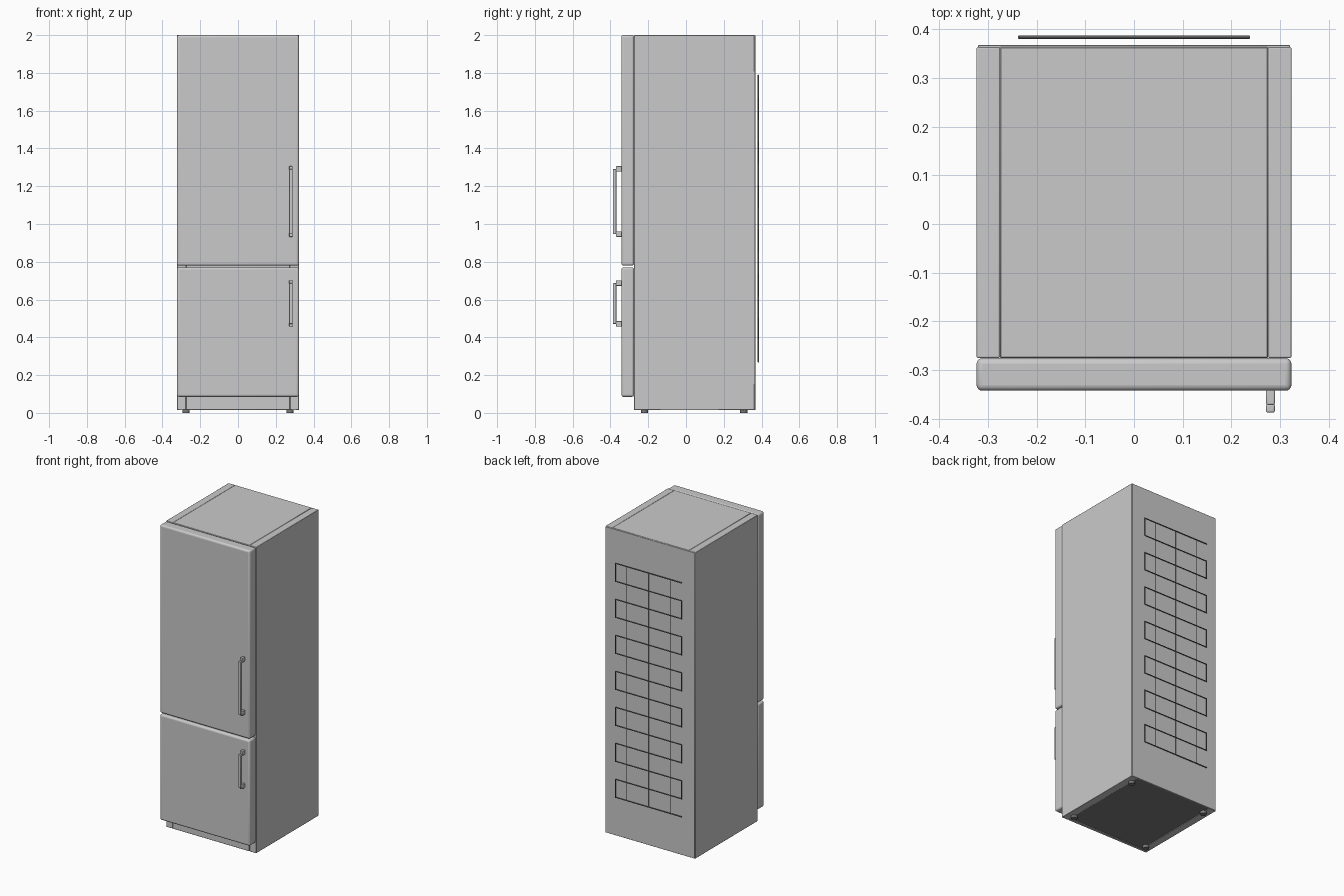
import bpy
import bmesh

if "Cube" in bpy.data.objects:
    bpy.data.objects.remove(bpy.data.objects["Cube"])


def material(name, level):
    """Flat neutral grey of the given linear level."""
    colour = (level, level, level, 1)
    mat = bpy.data.materials.new(name)
    mat.use_nodes = True
    mat.diffuse_color = colour
    mat.node_tree.nodes["Principled BSDF"].inputs["Base Color"].default_value = colour
    return mat


enamel = material("grey enamel", 0.59)
dark = material("dark grey", 0.2)


def finish(obj, mat):
    """Select one object, give it a material and smooth its rounded edges."""
    bpy.ops.object.select_all(action="DESELECT")
    obj.select_set(True)
    bpy.context.view_layer.objects.active = obj
    if obj.type == "CURVE":
        bpy.ops.object.convert(target="MESH")
        obj = bpy.context.view_layer.objects.active
    obj.data.materials.clear()
    obj.data.materials.append(mat)
    bpy.ops.object.shade_smooth_by_angle()


def box(name, xs, ys, zs, bevel=0.0, segments=1, mat=enamel):
    """Box spanning the given x, y and z ranges, with optional rounded edges."""
    bm = bmesh.new()
    bmesh.ops.create_cube(bm, size=1)
    for v in bm.verts:
        for axis, (low, high) in enumerate((xs, ys, zs)):
            v.co[axis] = low if v.co[axis] < 0 else high
    mesh = bpy.data.meshes.new(name)
    bm.to_mesh(mesh)
    bm.free()
    obj = bpy.data.objects.new(name, mesh)
    bpy.context.collection.objects.link(obj)
    if bevel:
        mod = obj.modifiers.new("rounded edges", "BEVEL")
        mod.width = bevel
        mod.segments = segments
    finish(obj, mat)


def tube(name, paths, radius):
    """Round dark wires along straight-cornered paths."""
    curve = bpy.data.curves.new(name, "CURVE")
    curve.dimensions = "3D"
    curve.bevel_depth = radius
    curve.bevel_resolution = 2
    curve.use_fill_caps = True
    for path in paths:
        spline = curve.splines.new("POLY")
        spline.points.add(len(path) - 1)
        for point, co in zip(spline.points, path):
            point.co = (*co, 1)
    obj = bpy.data.objects.new(name, curve)
    bpy.context.collection.objects.link(obj)
    finish(obj, dark)


# Cabinet shell
FRONT, BACK, BASE, TOP = -0.275, 0.363, 0.015, 2.0
INNER, OUTER = 0.275, 0.323
for side, xs in (("left", (INNER, OUTER)), ("right", (-OUTER, -INNER))):
    box(side + "_side_panel", xs, (FRONT, BACK), (BASE, TOP), 0.003, 2)
box("cabinet_core", (-INNER, INNER), (FRONT, BACK), (BASE + 0.008, TOP), 0.002)
box("back_panel", (-0.32, 0.32), (BACK - 0.004, 0.367), (BASE, TOP - 0.002), 0.001)
box("plinth", (-INNER, INNER), (FRONT, FRONT + 0.02), (BASE, 0.08), 0.002)
box("underside_plate", (-INNER, INNER), (FRONT + 0.02, BACK - 0.004),
    (BASE + 0.003, BASE + 0.01), mat=dark)

# Doors, each with a handle on the left edge
DOOR_FACE = -0.342
for name, zs, grip in (("upper", (0.779, 2.0), (0.946, 1.291)),
                       ("lower", (0.085, 0.771), (0.471, 0.687))):
    box(name + "_door", (-OUTER, OUTER), (DOOR_FACE, FRONT), zs, 0.012, 4)
    box(name + "_handle_bar", (0.271, 0.289), (-0.387, -0.369), grip, 0.004, 3)
    for end, z in (("bottom", grip[0]), ("top", grip[1])):
        box(f"{name}_handle_{end}_mount", (0.271, 0.289), (-0.371, DOOR_FACE + 0.002),
            (z - 0.014, z + 0.015), 0.003, 2)

# Round feet
for side, x in (("left", INNER), ("right", -INNER)):
    for end, y in (("front", -0.22), ("back", 0.306)):
        bpy.ops.mesh.primitive_cylinder_add(vertices=24, radius=0.019, depth=0.024,
                                            location=(x, y, 0.012))
        foot = bpy.context.object
        foot.name = f"{end}_{side}_foot"
        finish(foot, dark)

# Condenser: a zigzag pipe with thin upright wires behind the cabinet
PIPE_Y, HALF, ROWS, LOW, HIGH = 0.383, 0.236, 14, 0.27, 1.787
zigzag = []
for row in range(ROWS):
    z = HIGH - (HIGH - LOW) * row / (ROWS - 1)
    start = -HALF if row % 2 == 0 else HALF
    zigzag += [(start, PIPE_Y, z), (-start, PIPE_Y, z)]
tube("condenser_pipe", [zigzag], 0.0035)
tube("condenser_wires",
     [[(x, PIPE_Y, LOW), (x, PIPE_Y, HIGH)] for x in (-0.16, 0, 0.16)], 0.0015)
